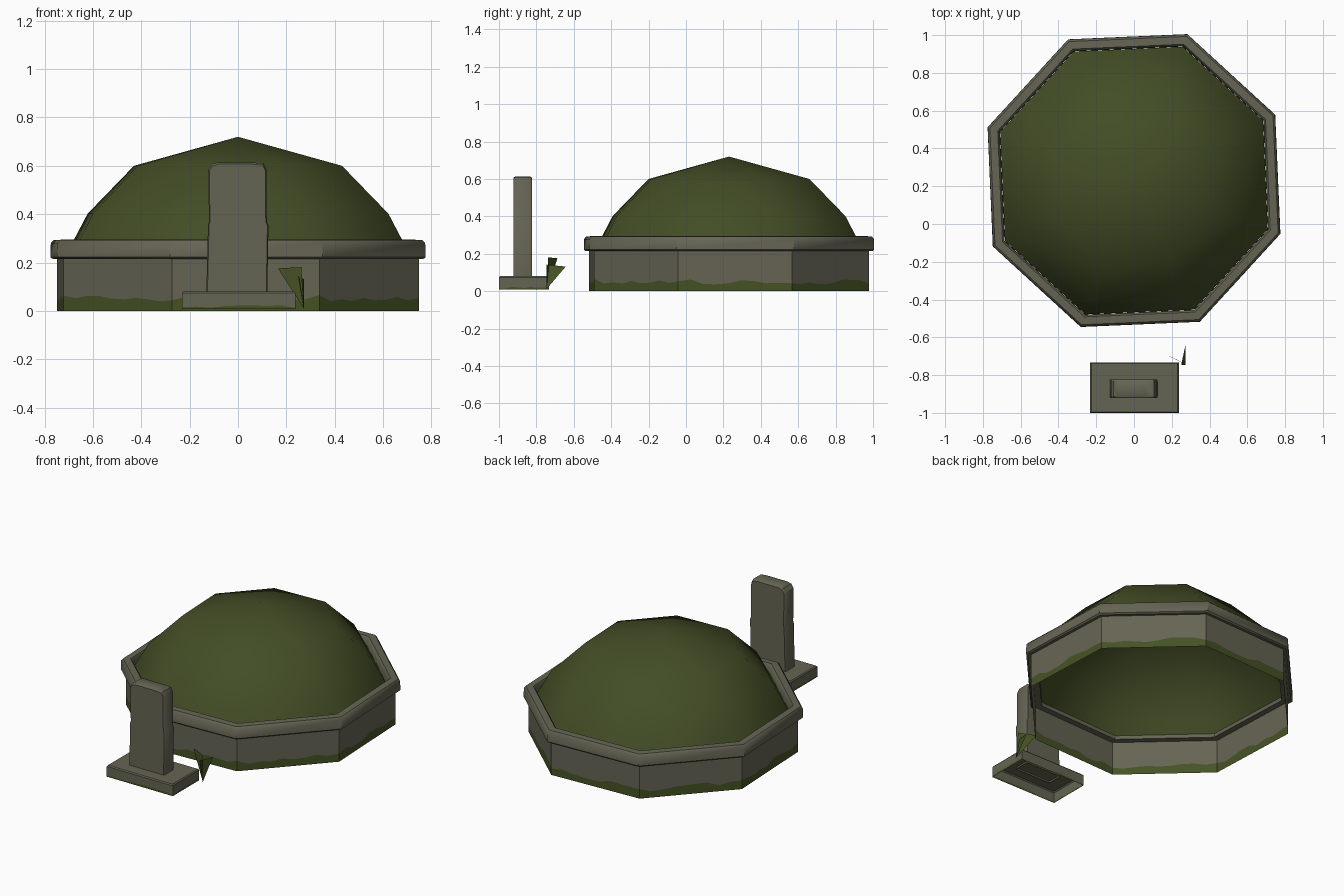
import bpy, bmesh, math, random

if "Cube" in bpy.data.objects:
    bpy.data.objects.remove(bpy.data.objects["Cube"])

random.seed(4)


def make_mat(name, rgb):
    m = bpy.data.materials.new(name)
    m.diffuse_color = (*rgb, 1.0)
    m.use_nodes = True
    m.node_tree.nodes["Principled BSDF"].inputs["Base Color"].default_value = m.diffuse_color
    return m


STONE = make_mat("weathered stone", (0.130, 0.128, 0.088))
TURF = make_mat("mound turf", (0.056, 0.075, 0.019))
MOSS = make_mat("moss and grass", (0.060, 0.085, 0.018))

CENTRE_Y = 0.23
ANGLES = [math.radians(25 + 45 * i) for i in range(8)]


def make_object(name, verts, faces, mats, fix_normals=True):
    me = bpy.data.meshes.new(name)
    me.from_pydata(verts, [], faces)
    for m in mats:
        me.materials.append(m)
    if fix_normals:
        bm = bmesh.new()
        bm.from_mesh(me)
        bmesh.ops.recalc_face_normals(bm, faces=bm.faces)
        bm.to_mesh(me)
        bm.free()
    ob = bpy.data.objects.new(name, me)
    bpy.context.collection.objects.link(ob)
    return ob


def smooth(ob, angle):
    bpy.ops.object.select_all(action='DESELECT')
    ob.select_set(True)
    bpy.context.view_layer.objects.active = ob
    bpy.ops.object.shade_smooth_by_angle(angle=math.radians(angle))


def octagon(r, z):
    return [(r * math.cos(a), CENTRE_Y + r * math.sin(a), z) for a in ANGLES]


def bridge(rows, n, closed=False):
    pairs = [(i, i + 1) for i in range(rows - 1)]
    if closed:
        pairs.append((rows - 1, 0))
    return [(a * n + k, a * n + (k + 1) % n, b * n + (k + 1) % n, b * n + k)
            for a, b in pairs for k in range(n)]


def mossy_skirt(name, corners, z0, z1, moss_lo, moss_hi, steps):
    """Upright wall round the corners with a ragged moss edge at its foot."""
    path = []
    for i, p in enumerate(corners):
        q = corners[(i + 1) % len(corners)]
        for s in range(steps):
            t = s / steps
            path.append((p[0] + (q[0] - p[0]) * t, p[1] + (q[1] - p[1]) * t))
    n = len(path)
    verts = [(x, y, z0) for x, y in path]
    verts += [(x, y, random.uniform(moss_lo, moss_hi)) for x, y in path]
    verts += [(x, y, z1) for x, y in path]
    ob = make_object(name, verts, bridge(3, n), [STONE, MOSS], fix_normals=False)
    for p in ob.data.polygons:
        p.material_index = 1 if p.index < n else 0
    return ob


# Octagonal retaining wall, open underneath
wall_corners = [v[:2] for v in octagon(0.796, 0)]
wall = mossy_skirt("retaining_wall", wall_corners, 0.0, 0.225, 0.035, 0.066, 9)
smooth(wall, 30)

# Stone coping with rounded edges
section = [(0.785, 0.215), (0.815, 0.214), (0.825, 0.222), (0.824, 0.280),
           (0.812, 0.293), (0.768, 0.295), (0.757, 0.282), (0.755, 0.215)]
verts = [v for r, z in section for v in octagon(r, z)]
rim = make_object("stone_coping", verts, bridge(len(section), 8, True), [STONE])
smooth(rim, 42)

# Turf dome, an open shell
rings = [(0.754, 0.238), (0.720, 0.298), (0.662, 0.402), (0.458, 0.600)]
verts = [v for r, z in rings for v in octagon(r, z)] + [(0, CENTRE_Y, 0.72)]
top = len(rings) - 1
faces = bridge(len(rings), 8)
faces += [(top * 8 + k, top * 8 + (k + 1) % 8, len(verts) - 1) for k in range(8)]
dome = make_object("turf_dome", verts, faces, [TURF], fix_normals=False)
smooth(dome, 180)

# Headstone plinth: mossy sides plus a top slab surface, hollow below
plinth_corners = [(-0.232, -1.0), (0.237, -1.0), (0.237, -0.732), (-0.232, -0.732)]
plinth = mossy_skirt("plinth_sides", plinth_corners, 0.008, 0.074, 0.013, 0.023, 8)
smooth(plinth, 30)
cap = [(x, y, 0.074) for x, y in plinth_corners]
cap += [(x * 0.975, -0.866 + (y + 0.866) * 0.96, 0.081) for x, y in plinth_corners]
make_object("plinth_top", cap, bridge(2, 4) + [(4, 5, 6, 7)], [STONE], fix_normals=False)

# Upright headstone with clipped top corners and a crack step part way up
outline = [(-0.131, 0.07), (0.121, 0.07), (0.126, 0.355), (0.119, 0.368),
           (0.118, 0.585), (0.106, 0.610), (0.060, 0.614), (-0.085, 0.614),
           (-0.108, 0.607), (-0.123, 0.585), (-0.120, 0.368), (-0.124, 0.355)]
n = len(outline)
depths = [(-0.922, 0.965), (-0.912, 1.0), (-0.834, 1.0), (-0.824, 0.965)]
verts = [(x * s, y, z if z < 0.5 else z - (1 - s) * 0.2)
         for y, s in depths for x, z in outline]
faces = [f for f in bridge(4, n) if set(v % n for v in f) != {0, 1}]
faces += [tuple(range(n)), tuple(range(3 * n, 4 * n))]
stone = make_object("headstone", verts, faces, [STONE])
smooth(stone, 35)

# Two grass blades beside the plinth
blades = [(0.165, -0.687, 0.176), (0.262, -0.737, 0.181), (0.272, -0.745, 0.010),
          (0.272, -0.643, 0.132), (0.250, -0.745, 0.142), (0.272, -0.747, 0.010)]
make_object("grass_blades", blades, [(0, 2, 1), (3, 4, 5)], [MOSS], fix_normals=False)
